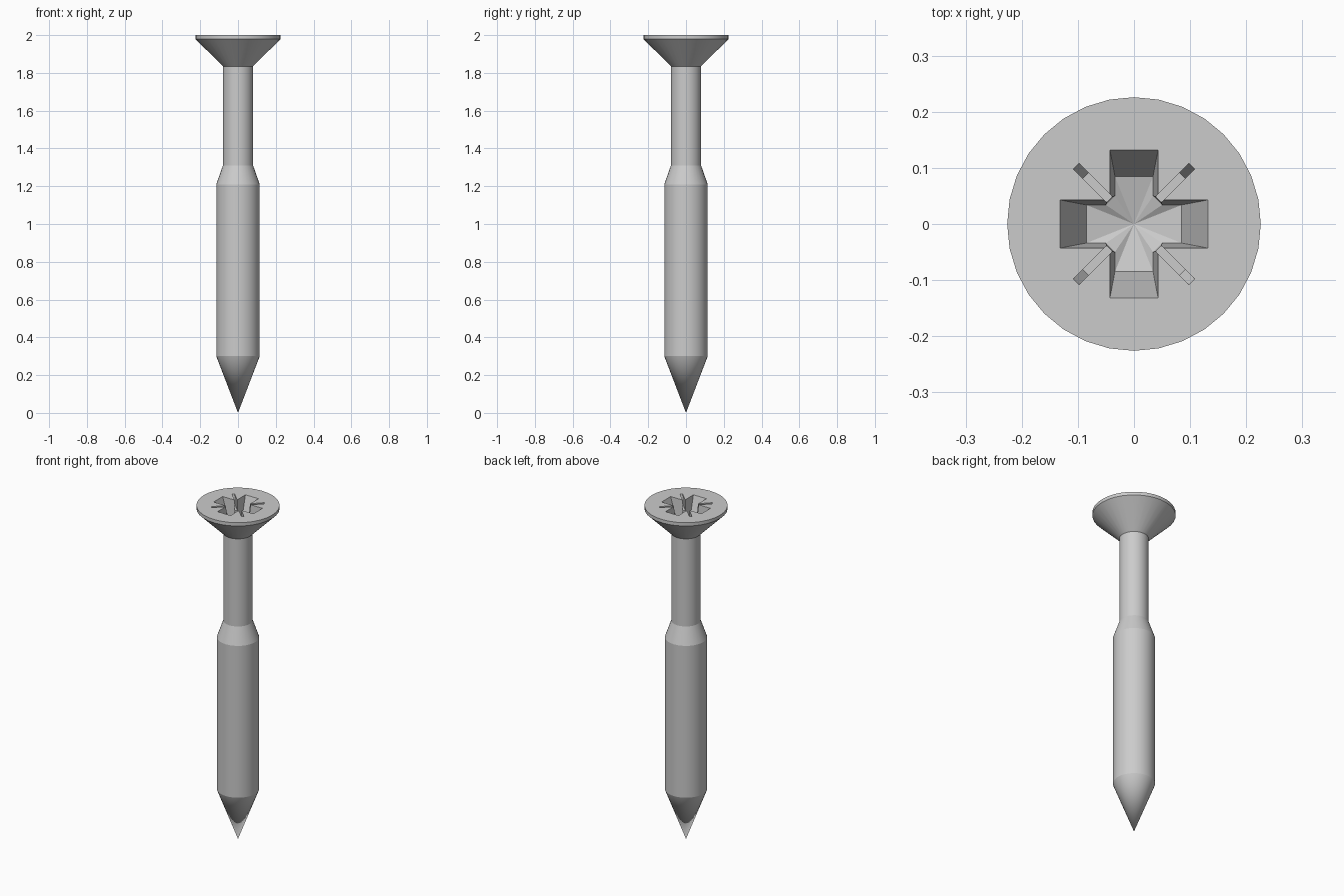
import bpy, bmesh, math
from mathutils import Matrix

cube = bpy.data.objects.get("Cube")
if cube:
    bpy.data.objects.remove(cube, do_unlink=True)

SEGMENTS = 32
TOP = 2.0

steel = bpy.data.materials.new("grey steel")
steel.use_nodes = True
colour = (0.6, 0.6, 0.6, 1)
steel.diffuse_color = colour
steel.node_tree.nodes["Principled BSDF"].inputs["Base Color"].default_value = colour


def finish(name, bm):
    bmesh.ops.recalc_face_normals(bm, faces=bm.faces)
    mesh = bpy.data.meshes.new(name)
    bm.to_mesh(mesh)
    bm.free()
    mesh.materials.append(steel)
    obj = bpy.data.objects.new(name, mesh)
    bpy.context.collection.objects.link(obj)
    return obj


def lathe(name, profile):
    """Spin a radius/height profile around z; zero radius ends close it."""
    bm = bmesh.new()
    verts = [bm.verts.new((r, 0, z)) for r, z in profile]
    edges = [bm.edges.new(pair) for pair in zip(verts, verts[1:])]
    bmesh.ops.spin(bm, geom=verts + edges, cent=(0, 0, 0), axis=(0, 0, 1),
                   angle=math.tau, steps=SEGMENTS, use_duplicate=False)
    bmesh.ops.remove_doubles(bm, verts=bm.verts, dist=1e-4)
    # one flat face closes the head
    bm.verts.ensure_lookup_table()
    rim = [v for v in bm.verts if v.co.z > TOP - 1e-4]
    rim.sort(key=lambda v: math.atan2(v.co.y, v.co.x))
    bm.faces.new(rim)
    return finish(name, bm)


def tapered(name, upper, lower, depth, apex=None):
    """Cutter between an upper outline at the head top and a lower outline."""
    bm = bmesh.new()
    over = 0.15  # carry the taper a little above the surface
    a = [bm.verts.new((p[0] + (p[0] - q[0]) * over, p[1] + (p[1] - q[1]) * over,
                       TOP + depth * over)) for p, q in zip(upper, lower)]
    b = [bm.verts.new((x, y, TOP - depth)) for x, y in lower]
    n = len(a)
    bm.faces.new(a)
    tip = bm.verts.new((0, 0, TOP - apex)) if apex else None
    for i in range(n):
        j = (i + 1) % n
        bm.faces.new((a[i], a[j], b[j], b[i]))
        if tip:
            bm.faces.new((b[i], b[j], tip))
    if not tip:
        bm.faces.new(b)
    return finish(name, bm)


def cross(reach, half, inner):
    """Cross outline with clipped inner corners, one arm turned four times."""
    arm = [(reach, -half), (reach, half), (inner, half), (half, inner)]
    points = []
    for _ in range(4):
        points += arm
        arm = [(-y, x) for x, y in arm]
    return points


# Shank, tip and countersunk head
screw = lathe("screw_body", [(0, 0), (0.115, 0.3), (0.115, 1.21), (0.08, 1.31),
                             (0.08, 1.835), (0.226, 1.98), (0.226, TOP)])

# Cross recess and four thin diagonal slots
cutters = [tapered("cross_recess", cross(0.132, 0.043, 0.047),
                   cross(0.085, 0.034, 0.05), 0.13, 0.15)]
w = 0.007
for k in range(4):
    slot = tapered("diagonal_slot",
                   [(0.03, -w), (0.146, -w), (0.146, w), (0.03, w)],
                   [(0.03, -w), (0.122, -w), (0.122, w), (0.03, w)], 0.06)
    slot.data.transform(Matrix.Rotation(math.radians(45 + 90 * k), 4, 'Z'))
    cutters.append(slot)

bpy.ops.object.select_all(action='DESELECT')
screw.select_set(True)
bpy.context.view_layer.objects.active = screw
for cutter in cutters:
    mod = screw.modifiers.new("recess", 'BOOLEAN')
    mod.operation = 'DIFFERENCE'
    mod.solver = 'EXACT'
    mod.object = cutter
    bpy.ops.object.modifier_apply(modifier=mod.name)
    bpy.data.objects.remove(cutter, do_unlink=True)

bpy.ops.object.shade_smooth_by_angle(angle=math.radians(15))
